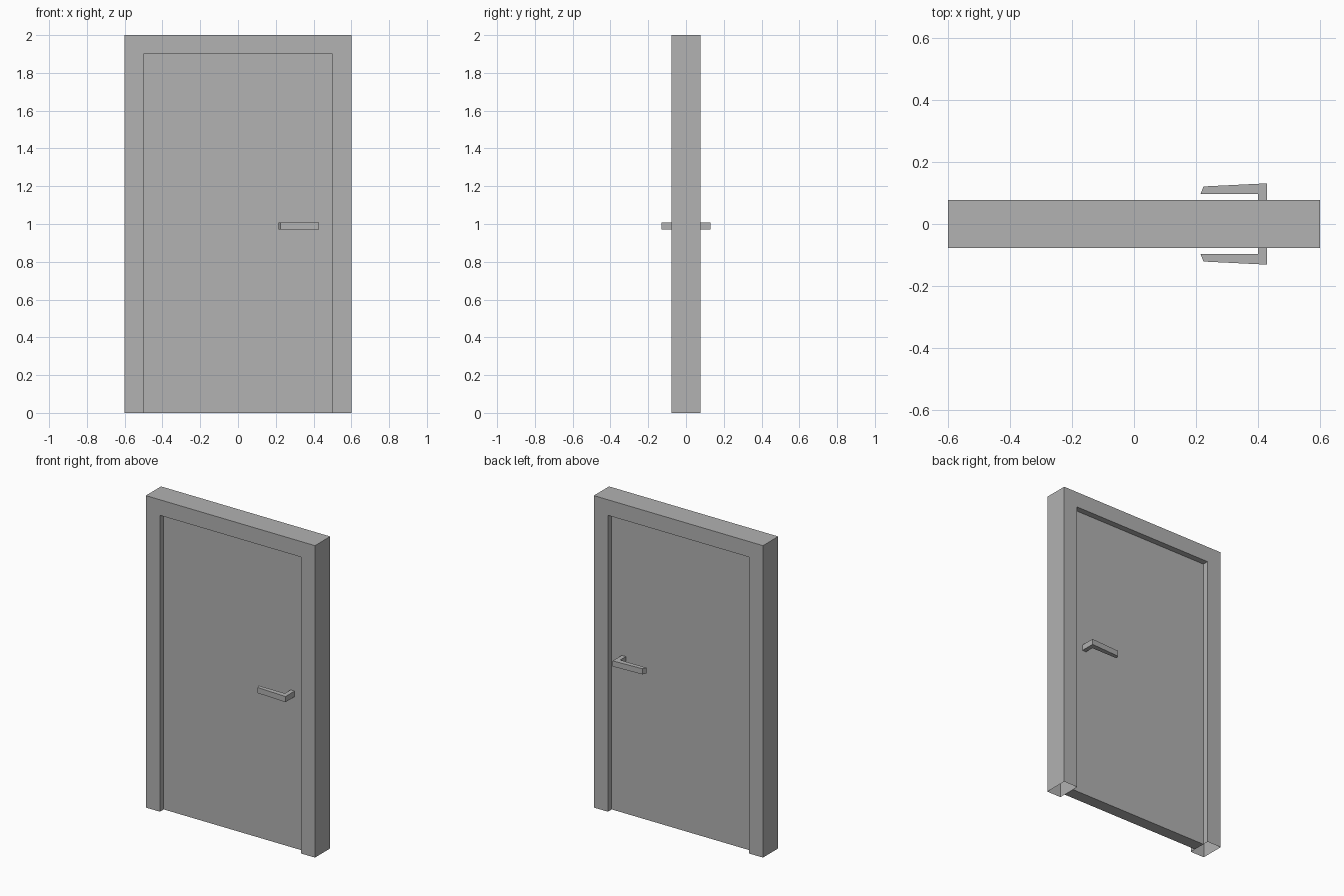
import bpy
import bmesh
from mathutils import Vector

cube = bpy.data.objects.get("Cube")
if cube:
    bpy.data.objects.remove(cube, do_unlink=True)

grey = bpy.data.materials.new("plain_grey")
COLOUR = (0.445, 0.445, 0.445, 1)
grey.diffuse_color = COLOUR
grey.use_nodes = True
grey.node_tree.nodes["Principled BSDF"].inputs["Base Color"].default_value = COLOUR

WIDTH, HEIGHT, DEPTH = 1.2, 2.0, 0.154
BORDER = 0.1
DOOR_DEPTH = DEPTH / 2


def prism(name, points, direction, open_bottom=False):
    """Extrude a flat outline along a direction into a solid."""
    bm = bmesh.new()
    base = bm.faces.new([bm.verts.new(p) for p in points])
    grown = bmesh.ops.extrude_face_region(bm, geom=[base], use_keep_orig=True)
    moved = [v for v in grown["geom"] if isinstance(v, bmesh.types.BMVert)]
    bmesh.ops.translate(bm, verts=moved, vec=Vector(direction))
    bmesh.ops.recalc_face_normals(bm, faces=bm.faces)
    if open_bottom:
        floor = [f for f in bm.faces if all(abs(v.co.z) < 1e-5 for v in f.verts)]
        bmesh.ops.delete(bm, geom=floor, context="FACES")
    mesh = bpy.data.meshes.new(name)
    bm.to_mesh(mesh)
    bm.free()
    mesh.materials.append(grey)
    obj = bpy.data.objects.new(name, mesh)
    bpy.context.collection.objects.link(obj)
    return obj


# Hollow frame: an arch outline whose post ends are open at the floor
outer, inner, top = WIDTH / 2, WIDTH / 2 - BORDER, HEIGHT - BORDER
arch = [(-outer, 0), (-outer, HEIGHT), (outer, HEIGHT), (outer, 0),
        (inner, 0), (inner, top), (-inner, top), (-inner, 0)]
prism("door_frame", [(x, -DEPTH / 2, z) for x, z in arch], (0, DEPTH, 0), True)

# Door leaf, recessed equally on both sides
leaf = [(-inner, 0), (-inner, top), (inner, top), (inner, 0)]
prism("door_leaf", [(x, -DOOR_DEPTH / 2, z) for x, z in leaf], (0, DOOR_DEPTH, 0))

# Lever handles: a bent, tapered outline seen from above
lever = [(0.428, 0.036), (0.428, 0.131), (0.224, 0.121),
         (0.214, 0.096), (0.4, 0.096), (0.4, 0.036)]
for name, side in (("front_handle", -1), ("back_handle", 1)):
    prism(name, [(x, side * y, 0.971) for x, y in lever], (0, 0, 0.036))
